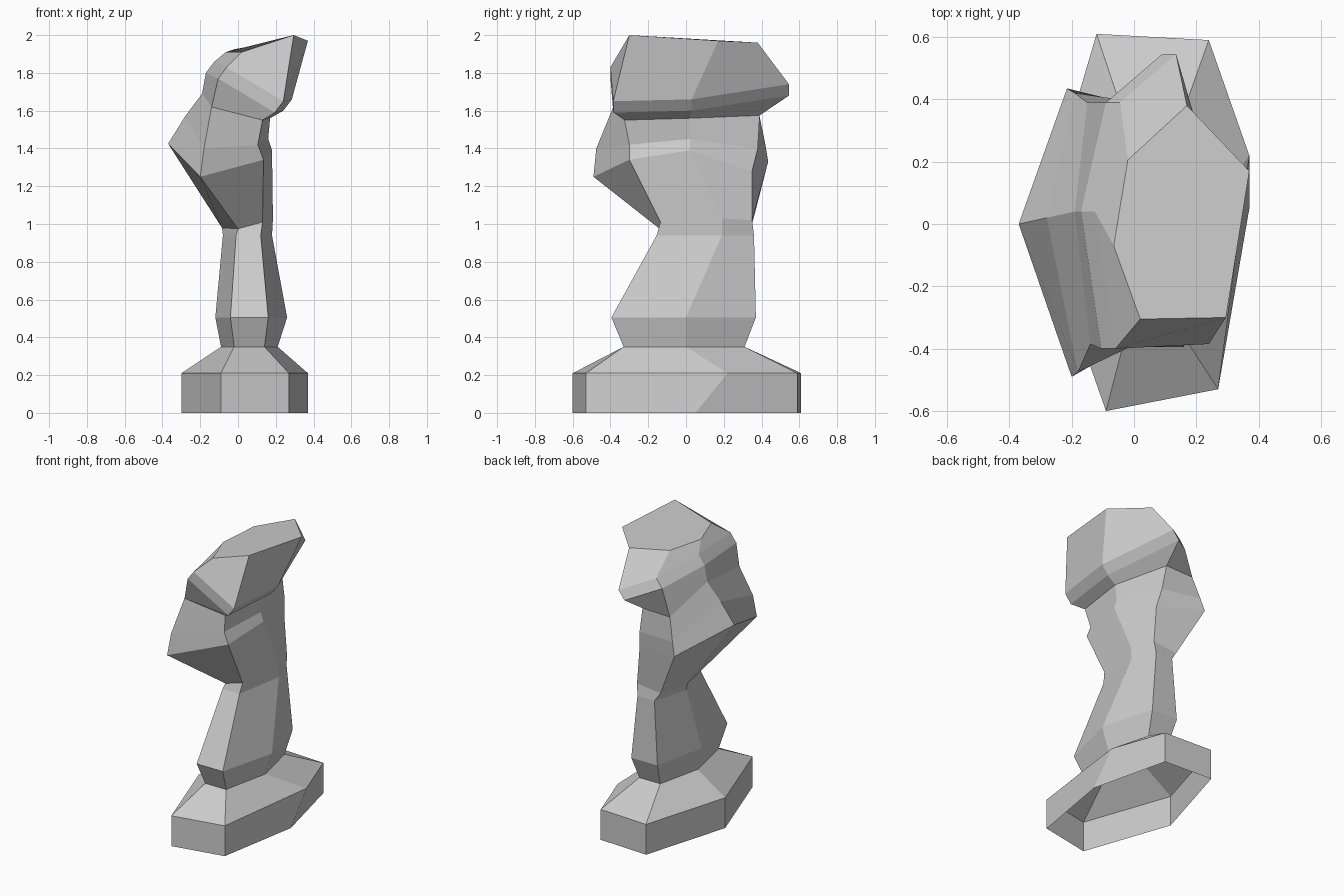
import bpy
import bmesh
from mathutils import Vector

default_cube = bpy.data.objects.get("Cube")
if default_cube:
    bpy.data.objects.remove(default_cube, do_unlink=True)

# One plain stone colour
stone = bpy.data.materials.new("grey_stone")
stone.use_nodes = True
colour = (0.6, 0.6, 0.6, 1.0)
stone.diffuse_color = colour
shader = next(n for n in stone.node_tree.nodes if n.type == "BSDF_PRINCIPLED")
shader.inputs["Base Color"].default_value = colour


def ring(*points):
    """Six corners: front right, front left, left, back left, back right, right."""
    return [Vector(p) for p in points]


def even_ring(right, left, inner_right, inner_left, front, back, z, middle=0.0, right_middle=0.0):
    """Hexagonal section with straight front and back edges."""
    return ring((inner_right, front, z), (inner_left, front, z), (left, middle, z),
                (inner_left, back, z), (inner_right, back, z), (right, right_middle, z))


def shifted(section, offset):
    return [p + Vector(offset) for p in section]


def loft(name, sections, cap=False):
    """Skin the sections with flat quads, open at the bottom."""
    bm = bmesh.new()
    loops = [[bm.verts.new(p) for p in section] for section in sections]
    for lower, upper in zip(loops, loops[1:]):
        for i in range(len(lower)):
            j = (i + 1) % len(lower)
            bm.faces.new((lower[i], lower[j], upper[j], upper[i]))
    if cap:
        bm.faces.new(loops[-1])
    mesh = bpy.data.meshes.new(name)
    bm.to_mesh(mesh)
    bm.free()
    mesh.materials.append(stone)
    part = bpy.data.objects.new(name, mesh)
    bpy.context.scene.collection.objects.link(part)
    return part


# Sections of the base: the left corner twists backwards as it rises
foot = ring((-.09, -.6, 0), (.27, -.53, 0), (.37, .05, 0),
            (.24, .59, 0), (-.12, .61, 0), (-.3, 0, 0))
rim = shifted(foot, (0, 0, .21))
rim[2].y = .22

# Sections of the stem
ankle = even_ring(-.09, .21, -.02, .14, -.33, .31, .35)
swell = even_ring(-.12, .26, -.04, .16, -.395, .37, .505)
waist = even_ring(-.08, .18, -.01, .12, -.155, .36, .94, .19, .11)
waist_top = ring((0, -.14, .975), (.13, -.135, 1.01), (.185, .19, 1.03),
                 (.13, .35, 1.02), (-.05, .35, 1), (-.085, .11, .98))

# Sections of the torso, bulging out on the right
shoulder = ring((-.2, -.49, 1.25), (.135, -.3, 1.34), (.18, .02, 1.39),
                (.11, .35, 1.28), (-.215, .435, 1.33), (-.37, 0, 1.425))
shoulder_top = ring((-.18, -.475, 1.4), (.105, -.3, 1.42), (.16, .02, 1.45),
                    (.09, .38, 1.4), (-.19, .42, 1.42), (-.28, .02, 1.57))
neck = ring((-.14, -.385, 1.62), (.13, -.325, 1.55), (.17, .02, 1.56),
            (.06, .39, 1.575), (-.15, .39, 1.57), (-.19, .04, 1.69))

# Sections of the head, tilted up towards the left
jaw = ring((-.105, -.4, 1.77), (.195, -.385, 1.59), (.24, .03, 1.6),
           (.09, .545, 1.68), (-.09, .39, 1.75), (-.17, .04, 1.8))
brow = shifted(jaw, (.045, 0, .06))
crown = ring((.02, -.305, 1.91), (.295, -.3, 2), (.37, .17, 1.97),
             (.17, .38, 1.96), (-.02, .205, 1.925), (-.065, -.07, 1.91))

loft("plinth", [foot, rim, ankle])
loft("stem", [ankle, swell, waist, waist_top])
loft("torso", [waist_top, shoulder, shoulder_top, neck])
loft("head", [neck, jaw, brow, crown], cap=True)
